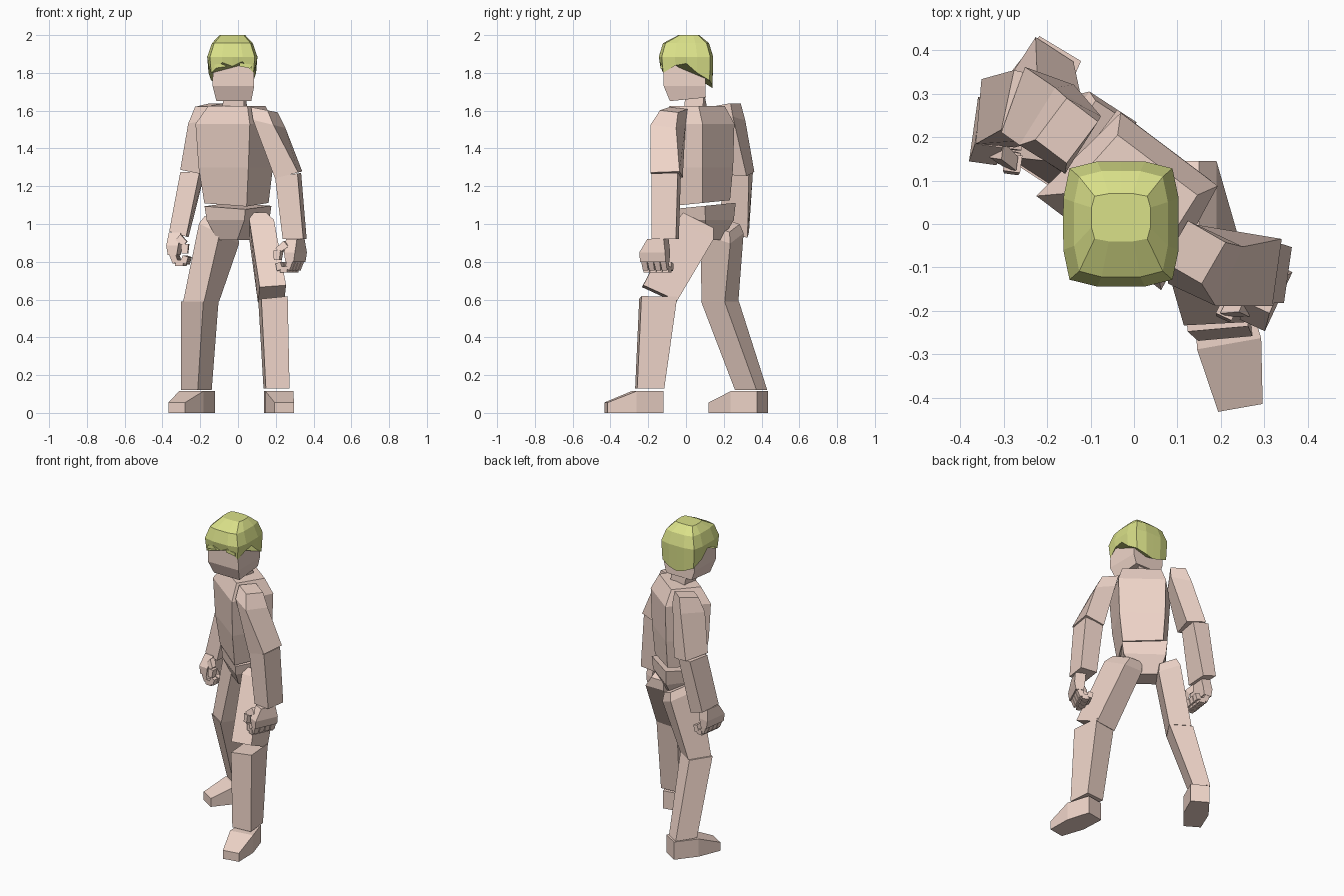
import bpy, bmesh, math
from mathutils import Vector

if "Cube" in bpy.data.objects:
    bpy.data.objects.remove(bpy.data.objects["Cube"])


def material(name, rgb):
    m = bpy.data.materials.new(name)
    m.diffuse_color = (*rgb, 1)
    m.use_nodes = True
    m.node_tree.nodes["Principled BSDF"].inputs["Base Color"].default_value = m.diffuse_color
    return m


SKIN = material("skin", (0.86, 0.66, 0.58))
HAIR = material("hair", (0.70, 0.75, 0.25))


def loft(name, rings, mat=SKIN):
    """Closed flat-shaded skin through rings with equal point counts."""
    bm = bmesh.new()
    vs = [[bm.verts.new(p) for p in r] for r in rings]
    n = len(vs[0])
    for a, b in zip(vs, vs[1:]):
        for i in range(n):
            j = (i + 1) % n
            bm.faces.new((a[i], a[j], b[j], b[i]))
    bm.faces.new(vs[0])
    bm.faces.new(vs[-1])
    bmesh.ops.recalc_face_normals(bm, faces=bm.faces)
    me = bpy.data.meshes.new(name)
    bm.to_mesh(me)
    bm.free()
    me.materials.append(mat)
    ob = bpy.data.objects.new(name, me)
    bpy.context.collection.objects.link(ob)
    return ob


def rect(x, y, z, hw, hd, yaw=0, sx=0, sy=0, hw_back=None):
    """Four-point ring, turned by yaw, with its plane sloped in x and y."""
    hb = hw if hw_back is None else hw_back
    c, s = math.cos(math.radians(yaw)), math.sin(math.radians(yaw))
    pts = []
    for u, v in ((-hw, -hd), (hw, -hd), (hb, hd), (-hb, hd)):
        dx, dy = u * c - v * s, u * s + v * c
        pts.append((x + dx, y + dy, z + sx * dx + sy * dy))
    return pts


def stick(name, a, b, r0, r1, side):
    """Small tapered box from a to b; side is one cross-section axis."""
    a, b = Vector(a), Vector(b)
    u = Vector(side).normalized()
    w = (b - a).cross(u).normalized()
    loft(name, [[p + u * r * i + w * r * j for i, j in ((-1, -1), (1, -1), (1, 1), (-1, 1))]
                for p, r in ((a, r0), (b, r1))])


# Torso, pelvis and neck, turned so the +x shoulder leads
T = -37
loft("torso", [
    rect(0, 0.073, 1.11, 0.14, 0.11, T, sy=0.1, hw_back=0.12),
    rect(0, 0.066, 1.30, 0.165, 0.128, T, hw_back=0.135),
    rect(0, 0.064, 1.53, 0.18, 0.135, T, hw_back=0.14),
    rect(0, 0.064, 1.625, 0.13, 0.09, T, hw_back=0.115)])
loft("pelvis", [
    rect(-0.02, 0.10, 0.915, 0.065, 0.06, T),
    rect(0, 0.09, 1.02, 0.125, 0.11, T),
    rect(0, 0.09, 1.095, 0.135, 0.115, T, sy=0.1)])
loft("neck", [
    rect(-0.015, 0.055, 1.58, 0.06, 0.05, -15),
    rect(-0.02, 0.045, 1.70, 0.055, 0.05)])

# Head
loft("head", [
    rect(-0.022, 0.01, 1.66, 0.092, 0.095, sy=0.1),
    rect(-0.024, -0.008, 1.73, 0.11, 0.11),
    rect(-0.026, -0.006, 1.88, 0.107, 0.112),
    rect(-0.028, 0, 1.94, 0.08, 0.085)])
for s in (-1, 1):
    x = -0.027 + s * 0.066
    loft("eyebrow", [rect(x, -0.122, z + 0.004, 0.032, 0.012, sx=-0.15 * s) for z in (1.825, 1.845)], HAIR)


# Hair cap with a jagged lower edge
def oval(z, hx, hy, cy=0.0):
    pts = []
    for i in range(16):
        a = math.tau * i / 16
        c, s = math.cos(a), math.sin(a)
        k = (c ** 6 + s ** 6) ** (-1 / 6)
        h = z[i] if isinstance(z, list) else z
        pts.append((-0.03 + hx * k * c, cy + hy * k * s, h))
    return pts


edge = [1.85, 1.80, 1.76, 1.735, 1.72, 1.735, 1.76, 1.80,
        1.85, 1.84, 1.80, 1.855, 1.835, 1.86, 1.80, 1.84]
loft("hair", [
    oval(edge, 0.126, 0.138, 0.002),
    oval(1.885, 0.133, 0.144),
    oval(1.957, 0.108, 0.122),
    oval(2.0, 0.068, 0.055, 0.015)], HAIR)

# Arms
loft("upper_arm_front", [
    rect(0.268, -0.103, 1.26, 0.062, 0.078, -8, sx=0.25),
    rect(0.165, -0.095, 1.53, 0.06, 0.075, -25, sx=-0.25),
    rect(0.140, -0.065, 1.605, 0.05, 0.055, -30, sx=-0.2)])
loft("forearm_front", [
    rect(0.300, -0.11, 0.92, 0.055, 0.065, -8),
    rect(0.265, -0.105, 1.26, 0.06, 0.07, -8, sx=0.15)])
loft("upper_arm_back", [
    rect(-0.222, 0.266, 1.27, 0.06, 0.08, -20, sx=-0.2),
    rect(-0.17, 0.215, 1.55, 0.062, 0.078, -32, sx=0.2),
    rect(-0.155, 0.215, 1.63, 0.045, 0.06, T, sx=0.1, sy=0.1)])
loft("forearm_back", [
    rect(-0.313, 0.255, 0.945, 0.045, 0.075, -5, sx=-0.3),
    rect(-0.24, 0.275, 1.275, 0.052, 0.07, -12)])


# Half-closed hands: palm slab, four curled fingers, thumb
def hand(name, x, y, z, yaw, s):
    c, n = math.cos(math.radians(yaw)), math.sin(math.radians(yaw))

    def at(u, v, w):  # u points outwards, v to the back
        return (x + s * u * c - v * n, y + s * u * n + v * c, z + w)

    side = (-n, c, 0)
    px, py, _ = at(0.02, 0, 0)
    qx, qy, _ = at(0.028, -0.015, 0)
    loft(name + "_palm", [rect(qx, qy, z - 0.05, 0.024, 0.075, yaw),
                          rect(qx, qy, z + 0.0, 0.032, 0.075, yaw),
                          rect(px, py, z + 0.07, 0.032, 0.048, yaw)])
    for i in range(4):
        v = -0.07 + i * 0.037
        path = [at(0.03, v, -0.04), at(0.012, v, -0.09), at(-0.03, v, -0.093), at(-0.042, v, -0.055)]
        for a, b in zip(path, path[1:]):
            stick(name + "_finger", a, b, 0.017, 0.015, side)
    path = [at(0.0, -0.055, 0.045), at(-0.04, -0.08, 0.01), at(-0.04, -0.09, -0.04)]
    for a, b in zip(path, path[1:]):
        stick(name + "_thumb", a, b, 0.02, 0.016, side)


hand("hand_front", 0.285, -0.14, 0.85, -25, 1)
hand("hand_back", -0.308, 0.225, 0.885, -8, -1)

# Legs
loft("thigh_front", [
    rect(0.18, -0.14, 0.63, 0.07, 0.09, 3, sx=0.1, sy=-0.45),
    rect(0.125, 0.05, 0.97, 0.065, 0.095, 0, sy=-0.55),
    rect(0.105, 0.065, 1.02, 0.045, 0.08, 0, sy=-0.5)])
loft("shin_front", [
    rect(0.204, -0.192, 0.13, 0.063, 0.072, 5),
    rect(0.185, -0.147, 0.61, 0.07, 0.095, 5, sx=0.1)])
loft("thigh_back", [
    rect(-0.195, 0.18, 0.59, 0.066, 0.073, -33),
    rect(-0.10, 0.19, 0.95, 0.065, 0.095, -33, sx=-0.5),
    rect(-0.09, 0.19, 1.0, 0.05, 0.08, -33, sx=-0.5)])
loft("shin_back", [
    rect(-0.22, 0.345, 0.12, 0.052, 0.068, -33),
    rect(-0.202, 0.18, 0.59, 0.07, 0.074, -33)])


# Feet: heel, instep and toe sections
def foot(name, x, y, yaw):
    a = math.radians(yaw)
    f, u = Vector((math.sin(a), -math.cos(a), 0)), Vector((math.cos(a), math.sin(a), 0))
    rings = []
    for d, hw, h in ((0, 0.056, 0.115), (0.15, 0.075, 0.115), (0.3, 0.052, 0.055)):
        o = Vector((x, y, 0)) + f * d
        rings.append([o + u * i * hw + Vector((0, 0, k * h)) for i, k in ((-1, 0), (1, 0), (1, 1), (-1, 1))])
    loft(name, rings)


foot("foot_front", 0.193, -0.128, 10)
foot("foot_back", -0.17, 0.404, -31)
